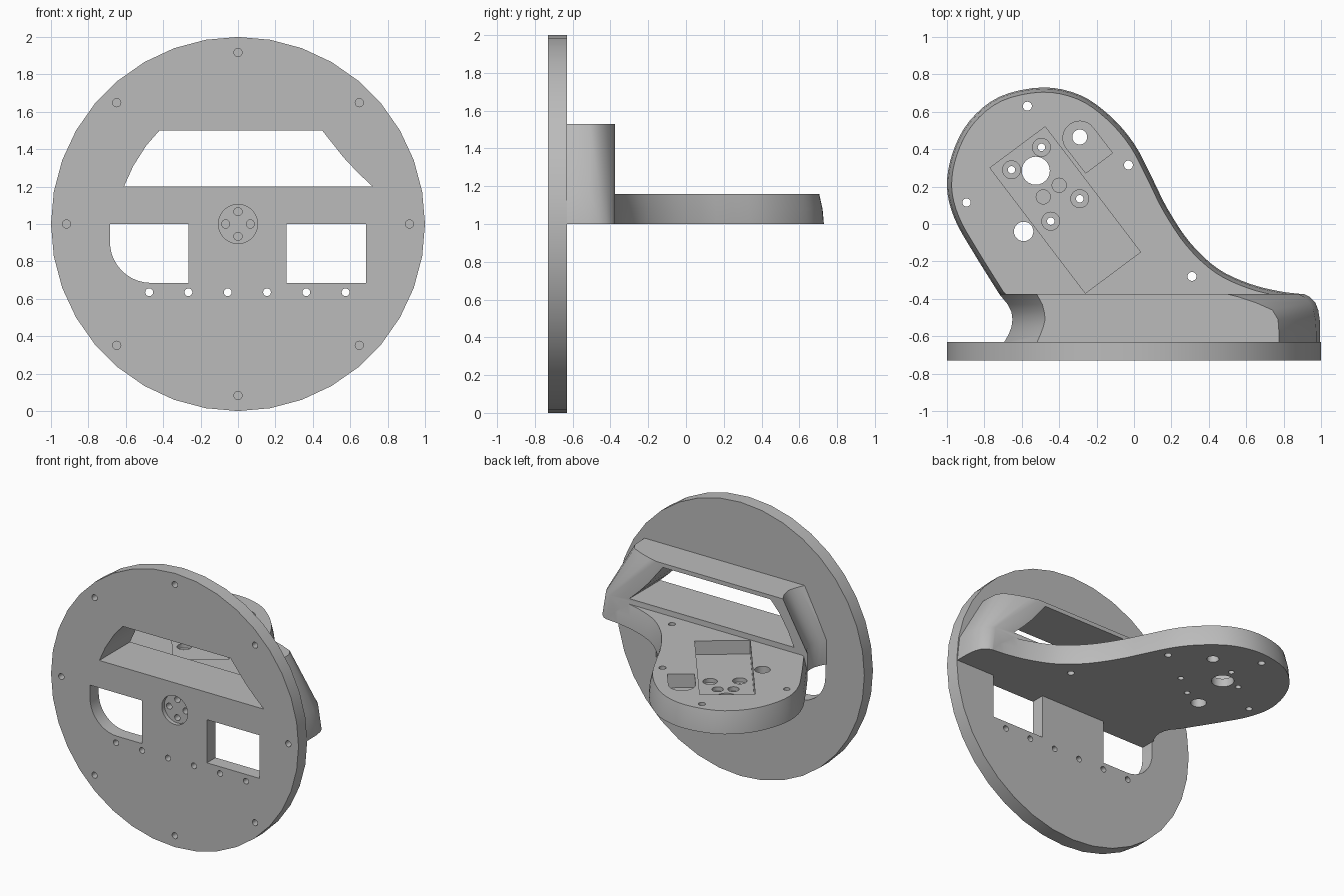
import bpy, bmesh, math
from mathutils import Vector

if "Cube" in bpy.data.objects:
    bpy.data.objects.remove(bpy.data.objects["Cube"], do_unlink=True)

grey = bpy.data.materials.new("plain grey")
grey.use_nodes = True
grey.diffuse_color = (0.5, 0.5, 0.5, 1)
grey.node_tree.nodes["Principled BSDF"].inputs["Base Color"].default_value = (0.5, 0.5, 0.5, 1)


def loft(name, rings):
    """Closed solid through rings that have equal point counts."""
    bm = bmesh.new()
    loops = [[bm.verts.new(p) for p in ring] for ring in rings]
    n = len(loops[0])
    for a, b in zip(loops, loops[1:]):
        for i in range(n):
            j = (i + 1) % n
            bm.faces.new((a[i], a[j], b[j], b[i]))
    bm.faces.new(loops[0][::-1])
    bm.faces.new(loops[-1])
    bmesh.ops.recalc_face_normals(bm, faces=bm.faces)
    mesh = bpy.data.meshes.new(name)
    bm.to_mesh(mesh)
    bm.free()
    mesh.materials.append(grey)
    ob = bpy.data.objects.new(name, mesh)
    bpy.context.collection.objects.link(ob)
    return ob


def upright(name, pts, z0, z1):
    return loft(name, [[(x, y, z) for x, y in pts] for z in (z0, z1)])


def frontal(name, pts, y0, y1):
    return loft(name, [[(x, y, z) for x, z in pts] for y in (y0, y1)])


def arc(cx, cy, r, start=0, sweep=360, n=24):
    full = sweep == 360
    steps = n if full else n + 1
    return [(cx + r * math.cos(math.radians(start + sweep * i / n)),
             cy + r * math.sin(math.radians(start + sweep * i / n))) for i in range(steps)]


def spline(pts, sub=4):
    """Smooth open curve through the points."""
    p = [Vector(q) for q in pts]
    p = [2 * p[0] - p[1]] + p + [2 * p[-1] - p[-2]]
    out = []
    for a, b, c, d in zip(p, p[1:], p[2:], p[3:]):
        for k in range(sub):
            t = k / sub
            out.append(0.5 * (2 * b + (c - a) * t + (2 * a - 5 * b + 4 * c - d) * t * t
                              + (3 * b - a - 3 * c + d) * t ** 3))
    return out + [p[-2]]


def combine(target, tool, operation):
    mod = target.modifiers.new("cut", "BOOLEAN")
    mod.operation = operation
    mod.solver = "EXACT"
    mod.object = tool
    tool.hide_render = True
    bpy.context.view_layer.update()
    result = bpy.data.meshes.new_from_object(
        target.evaluated_get(bpy.context.evaluated_depsgraph_get()))
    target.modifiers.clear()
    target.data = result
    bpy.data.objects.remove(tool, do_unlink=True)


# Round face plate
body = frontal("face_plate_with_arm", arc(0, 1, 1, n=36), -0.73, -0.63)

# Teardrop arm with slightly rounded-in sides
edge = spline([(-0.72, -0.375), (-0.86, -0.15), (-0.96, 0.03), (-1.0, 0.2), (-0.97, 0.38),
               (-0.88, 0.55), (-0.72, 0.68), (-0.49, 0.73), (-0.29, 0.69), (-0.13, 0.58),
               (0.0, 0.43), (0.1, 0.24), (0.18, 0.08), (0.3, -0.1), (0.45, -0.24),
               (0.62, -0.32), (0.78, -0.36), (0.9, -0.375)])


def inset(curve, d):
    out = []
    for i, p in enumerate(curve):
        t = (curve[min(i + 1, len(curve) - 1)] - curve[max(i - 1, 0)]).normalized()
        out.append(p + Vector((t.y, -t.x)) * d)
    return out


tail = [Vector((0.88, -0.45)), Vector((-0.6, -0.45))]
arm = loft("arm", [[(p.x, p.y, z) for p in inset(edge, d) + tail]
                   for z, d in ((1.0, 0), (1.08, 0.007), (1.16, 0.025))])

# Hood around the viewing slot, leaning in towards its top
depths_l = (-0.66, -0.59, -0.55, -0.51, -0.47, -0.43, -0.375)
low_l = (-0.71, -0.67, -0.655, -0.65, -0.655, -0.675, -0.72)
top_l = (-0.53, -0.50, -0.485, -0.475, -0.48, -0.49, -0.52)
depths_r = (-0.375, -0.39, -0.42, -0.46, -0.51, -0.58, -0.66)
low_r = (0.91, 0.94, 0.97, 0.985, 0.993, 0.995, 0.995)
mid_r = (0.88, 0.91, 0.94, 0.96, 0.97, 0.975, 0.975)
top_r = (0.5, 0.56, 0.65, 0.74, 0.77, 0.775, 0.775)
hood = loft("hood", [[(x, y, z) for x, y in zip(left + right, depths_l + depths_r)]
                     for z, left, right in ((1.0, low_l, low_r), (1.18, low_l, mid_r),
                                            (1.53, top_l, top_r))])
combine(hood, arm, "UNION")
combine(body, hood, "UNION")

cutters = []

# Viewing slot through plate and hood
cutters.append(frontal("slot", [(-0.61, 1.2), (0.72, 1.2), (0.64, 1.275), (0.565, 1.355),
                                (0.45, 1.5), (-0.42, 1.5), (-0.49, 1.42), (-0.56, 1.31)], -0.9, -0.2))

# Lower windows, one with a round corner
cutters.append(frontal("window_left", [(0.26, 0.685), (0.685, 0.685), (0.685, 1), (0.26, 1)], -0.9, -0.55))
cutters.append(frontal("window_right", [(-0.265, 1), (-0.685, 1)]
                       + arc(-0.465, 0.905, 0.22, 180, 90, 10) + [(-0.265, 0.685)], -0.9, -0.55))

# Row of through holes, ring of blind holes
for i in range(6):
    cutters.append(frontal("row_hole", arc(-0.475 + 0.21 * i, 0.635, 0.021, n=16), -0.9, -0.55))
for x, z in arc(0, 1, 0.917, n=8):
    cutters.append(frontal("rim_hole", arc(x, z, 0.022, n=16), -0.9, -0.66))

# Centre recess with four small holes
cutters.append(frontal("hub_recess", arc(0, 1, 0.105), -0.9, -0.70))
for x, z in arc(0, 1, 0.066, n=4):
    cutters.append(frontal("hub_hole", arc(x, z, 0.022, n=16), -0.9, -0.65))

# Rectangular pocket and round-ended pocket in the arm
cutters.append(upright("pocket", [(-0.77, 0.30), (-0.475, 0.52), (0.035, -0.15), (-0.26, -0.37)], 1.06, 1.19))
cutters.append(upright("small_pocket", arc(-0.29, 0.46, 0.09, 37, 180, 14)
                       + [(-0.258, 0.272), (-0.115, 0.38)], 1.06, 1.3))

# Through holes in the arm
for x, y, r in ((-0.525, 0.285, 0.075), (-0.59, -0.04, 0.052), (-0.29, 0.465, 0.04),
                (-0.57, 0.63, 0.024), (-0.895, 0.115, 0.022), (-0.03, 0.315, 0.024),
                (0.31, -0.28, 0.024)):
    cutters.append(upright("arm_hole", arc(x, y, r), 0.9, 1.3))

# Counterbored screw holes and two blind holes in the pocket floor
for x, y in ((-0.655, 0.29), (-0.495, 0.41), (-0.29, 0.135), (-0.445, 0.015)):
    cutters.append(upright("counterbore", arc(x, y, 0.048), 1.03, 1.19))
    cutters.append(upright("screw_hole", arc(x, y, 0.02, n=16), 0.9, 1.19))
for x, y in ((-0.4, 0.207), (-0.485, 0.145)):
    cutters.append(upright("blind_hole", arc(x, y, 0.038), 1.03, 1.19))

for tool in cutters:
    combine(body, tool, "DIFFERENCE")

bpy.ops.object.select_all(action="DESELECT")
body.select_set(True)
bpy.context.view_layer.objects.active = body
bpy.ops.object.shade_smooth_by_angle(angle=math.radians(30))
